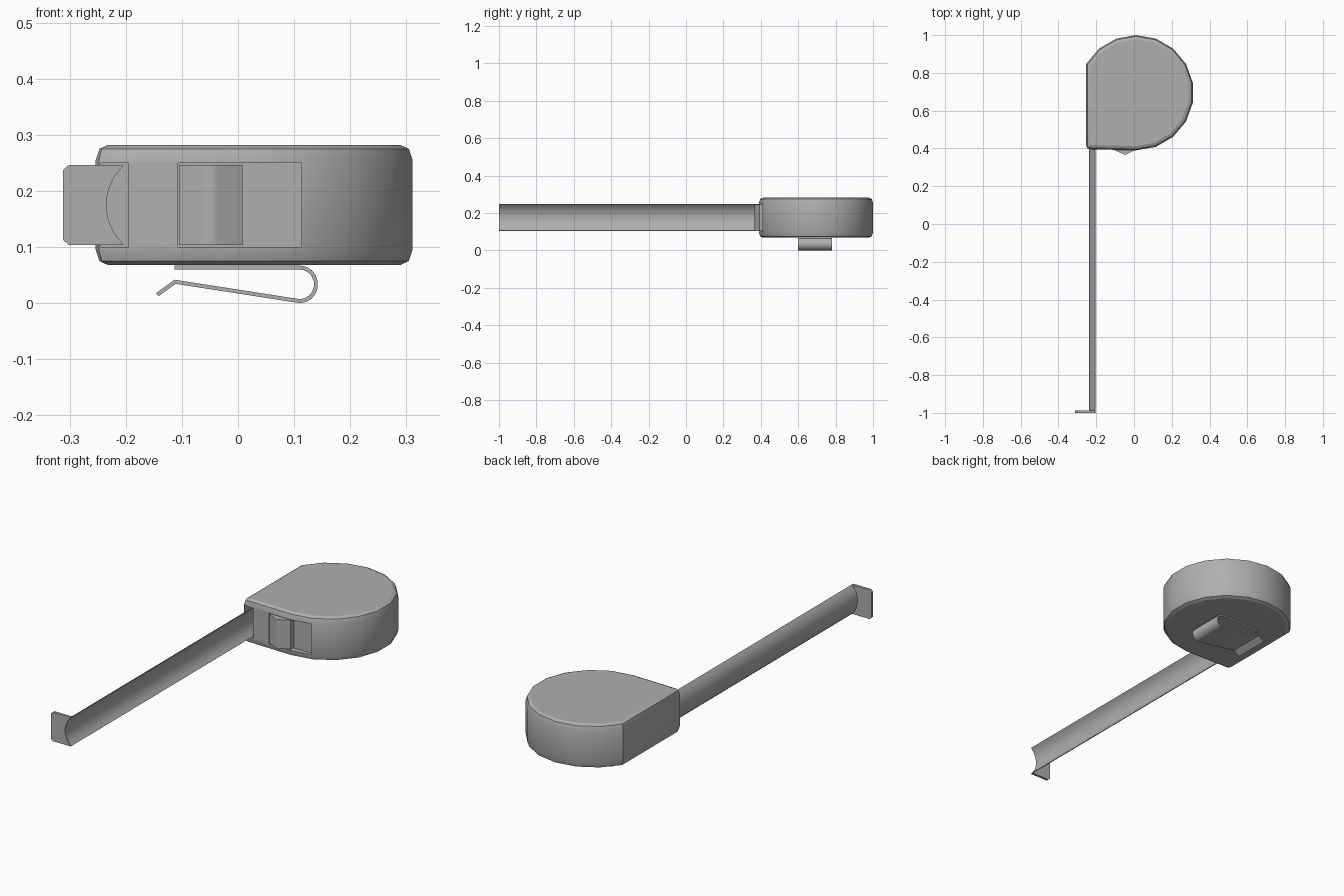
import bpy, bmesh
from math import sin, cos, radians, atan2
from mathutils import Vector

if "Cube" in bpy.data.objects:
    bpy.data.objects.remove(bpy.data.objects["Cube"])

# Dark grey for every part
grey = bpy.data.materials.new("dark_grey")
grey.diffuse_color = (0.43, 0.43, 0.43, 1)
grey.use_nodes = True
grey.node_tree.nodes["Principled BSDF"].inputs["Base Color"].default_value = grey.diffuse_color


def finish(name, bm, angle):
    bmesh.ops.recalc_face_normals(bm, faces=bm.faces)
    me = bpy.data.meshes.new(name)
    bm.to_mesh(me)
    bm.free()
    me.materials.append(grey)
    ob = bpy.data.objects.new(name, me)
    bpy.context.collection.objects.link(ob)
    smooth(ob, angle)
    return ob


def smooth(ob, angle):
    bpy.ops.object.select_all(action='DESELECT')
    bpy.context.view_layer.objects.active = ob
    ob.select_set(True)
    bpy.ops.object.shade_smooth_by_angle(angle=radians(angle))


def loft(name, rings, angle=30):
    """Closed solid through rings of equal length, capped at both ends."""
    bm = bmesh.new()
    loops = [[bm.verts.new(p) for p in ring] for ring in rings]
    n = len(loops[0])
    for a, b in zip(loops, loops[1:]):
        for i in range(n):
            j = (i + 1) % n
            bm.faces.new((a[i], a[j], b[j], b[i]))
    bm.faces.new(loops[0])
    bm.faces.new(loops[-1])
    return finish(name, bm, angle)


def prism_z(name, pts, lo, hi, angle=30):
    return loft(name, [[(x, y, z) for x, y in pts] for z in (lo, hi)], angle)


def prism_y(name, pts, lo, hi):
    return loft(name, [[(x, y, z) for x, z in pts] for y in (lo, hi)])


def offset(pts, d, closed=True):
    """Move a 2D path sideways (to the left) by d with mitred corners."""
    out, n = [], len(pts)
    for i in range(n):
        p = Vector(pts[i])
        before = p - Vector(pts[i - 1]) if closed or i > 0 else None
        after = Vector(pts[(i + 1) % n]) - p if closed or i < n - 1 else None
        a = (before or after).normalized()
        b = (after or before).normalized()
        na, nb = Vector((-a.y, a.x)), Vector((-b.y, b.x))
        out.append(tuple(p + (na + nb) * d / (1 + na.dot(nb))))
    return out


def ribbon(path, t):
    return offset(path, t / 2, False) + offset(path, -t / 2, False)[::-1]


def box(name, x0, x1, y0, y1, z0, z1):
    return prism_z(name, [(x0, y0), (x1, y0), (x1, y1), (x0, y1)], z0, z1)


# Case: round body with one flat side and a chamfered rim
R, CX, CY = 0.305, 0.011, 0.695
outline = [(CX + R * cos(radians(a)), CY + R * sin(radians(a)))
           for a in range(-90, 151, 20)]
outline += [(-0.254, 0.418), (-0.248, 0.402), (-0.232, 0.396)]
levels = [(0.068, 0.022), (0.075, 0.007), (0.096, 0),
          (0.254, 0), (0.275, 0.007), (0.282, 0.022)]
case = loft("case", [[(x, y, z) for x, y in offset(outline, d)]
                     for z, d in levels])

# Blade mouth and button recess cut into the front
cutters = [box("mouth_cutter", -0.244, -0.195, 0.3, 0.46, 0.10, 0.25),
           box("button_cutter", -0.107, 0.113, 0.3, 0.42, 0.10, 0.25)]
for c in cutters:
    c.hide_render = True
    mod = case.modifiers.new(c.name, 'BOOLEAN')
    mod.operation, mod.solver, mod.object = 'DIFFERENCE', 'EXACT', c
bpy.context.view_layer.update()
case.data = bpy.data.meshes.new_from_object(
    case.evaluated_get(bpy.context.evaluated_depsgraph_get()))
case.modifiers.clear()
for c in cutters:
    bpy.data.objects.remove(c)
smooth(case, 45)

# Keep the flat top and bottom of the case crisp
bm = bmesh.new()
bm.from_mesh(case.data)
for f in bm.faces:
    if abs(f.normal.z) > 0.99 and len(f.verts) > 8:
        for e in f.edges:
            e.smooth = False
bm.to_mesh(case.data)
bm.free()

# Lock button with a raised, rounded thumb ridge
prism_z("lock_button", [(-0.105, 0.425), (-0.105, 0.393), (-0.060, 0.371),
                        (-0.048, 0.366), (-0.036, 0.371), (0.008, 0.393),
                        (0.008, 0.425)], 0.104, 0.246, 50)

# Blade: long strip with a curved cross-section
H, SAG, ZC = 0.071, 0.031, 0.175
r = (H * H + SAG * SAG) / (2 * SAG)
half = atan2(H, r - SAG)
arc = [(-0.236 + r - r * cos(t), ZC + r * sin(t))
       for t in (half * (i / 6 - 1) for i in range(13))]
prism_y("blade", ribbon(arc, 0.003), -0.998, 0.45)

# End hook following the blade curve, with clipped outer corners
prism_y("end_hook", arc + [(-0.302, 0.246), (-0.312, 0.237),
                           (-0.312, 0.113), (-0.302, 0.104)], -1.0, -0.987)

# Belt clip: bent spring strip under the case
bend = [(0.11 + 0.029 * sin(radians(a)), 0.0335 + 0.030 * cos(radians(a)))
        for a in range(0, 181, 20)]
clip = [(-0.113, 0.0635)] + bend + [(-0.112, 0.038), (-0.144, 0.015)]
prism_y("belt_clip", ribbon(clip, 0.007), 0.60, 0.78)
